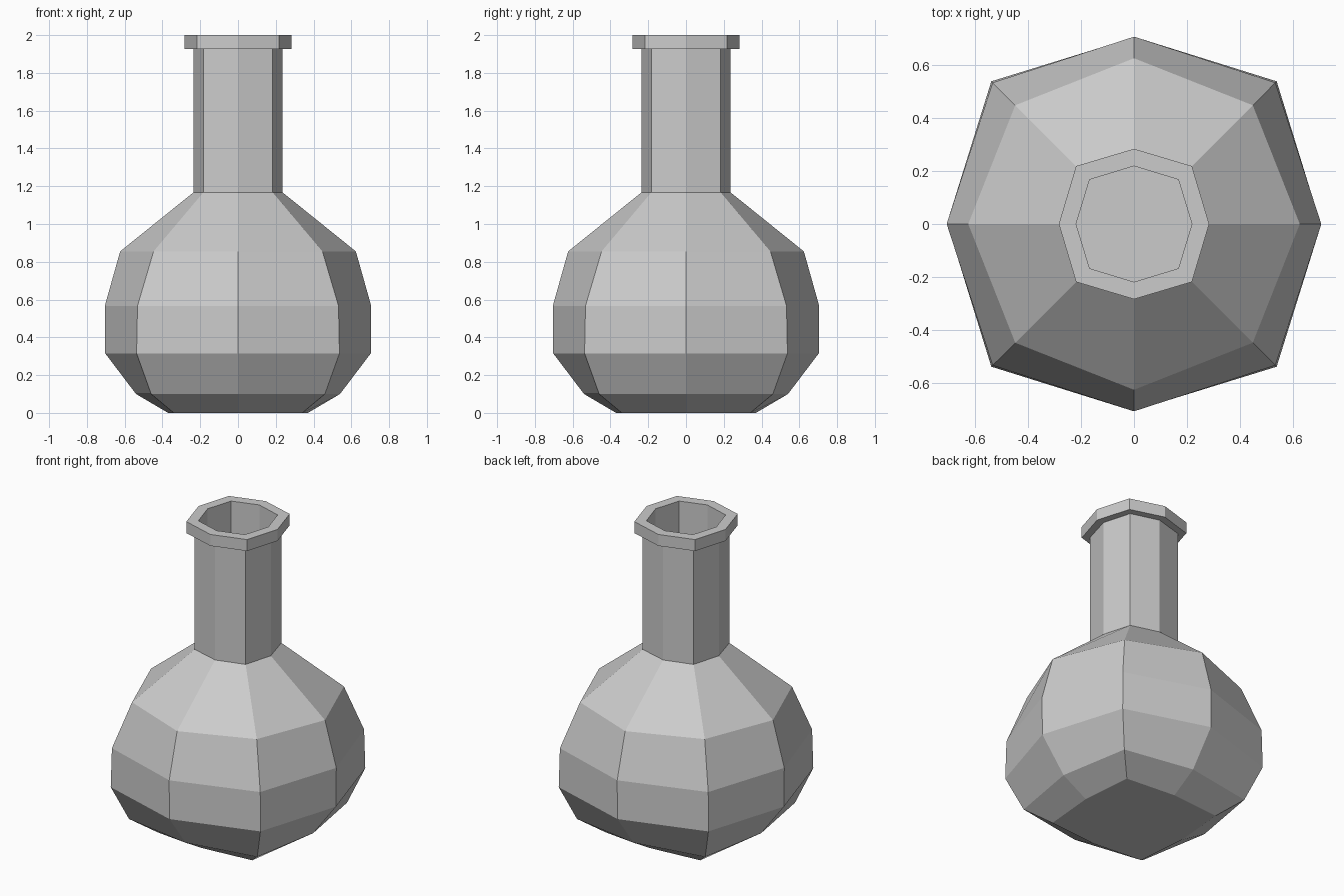
import bpy, bmesh

if "Cube" in bpy.data.objects:
    bpy.data.objects.remove(bpy.data.objects["Cube"])

# Profile rings: (height, radius on the axes, x/y offset of the diagonal corners)
PROFILE = [
    (0.0, 0.37, 0.34),       # base
    (0.10, 0.54, 0.46),      # bulb
    (0.315, 0.703, 0.537),
    (0.567, 0.705, 0.532),
    (0.855, 0.624, 0.447),
    (1.168, 0.235, 0.183),   # neck
    (1.926, 0.235, 0.183),
    (1.926, 0.283, 0.218),   # rim
    (2.0, 0.283, 0.218),
    (2.0, 0.218, 0.167),     # inside of the neck
    (1.168, 0.218, 0.167),
]


def ring(bm, z, a, d):
    """Eight-sided ring alternating axis points and diagonal points."""
    pts = [(a, 0), (d, d), (0, a), (-d, d), (-a, 0), (-d, -d), (0, -a), (d, -d)]
    return [bm.verts.new((x, y, z)) for x, y in pts]


bm = bmesh.new()
rings = [ring(bm, *p) for p in PROFILE]

# Bridge neighbouring rings
for lo, hi in zip(rings, rings[1:]):
    for i in range(8):
        j = (i + 1) % 8
        bm.faces.new((lo[i], lo[j], hi[j], hi[i]))

# Base and floor of the opening
bm.faces.new(rings[0][::-1])
bm.faces.new(rings[-1])
bmesh.ops.recalc_face_normals(bm, faces=bm.faces)

mesh = bpy.data.meshes.new("flask")
bm.to_mesh(mesh)
bm.free()
bpy.context.collection.objects.link(bpy.data.objects.new("flask", mesh))
